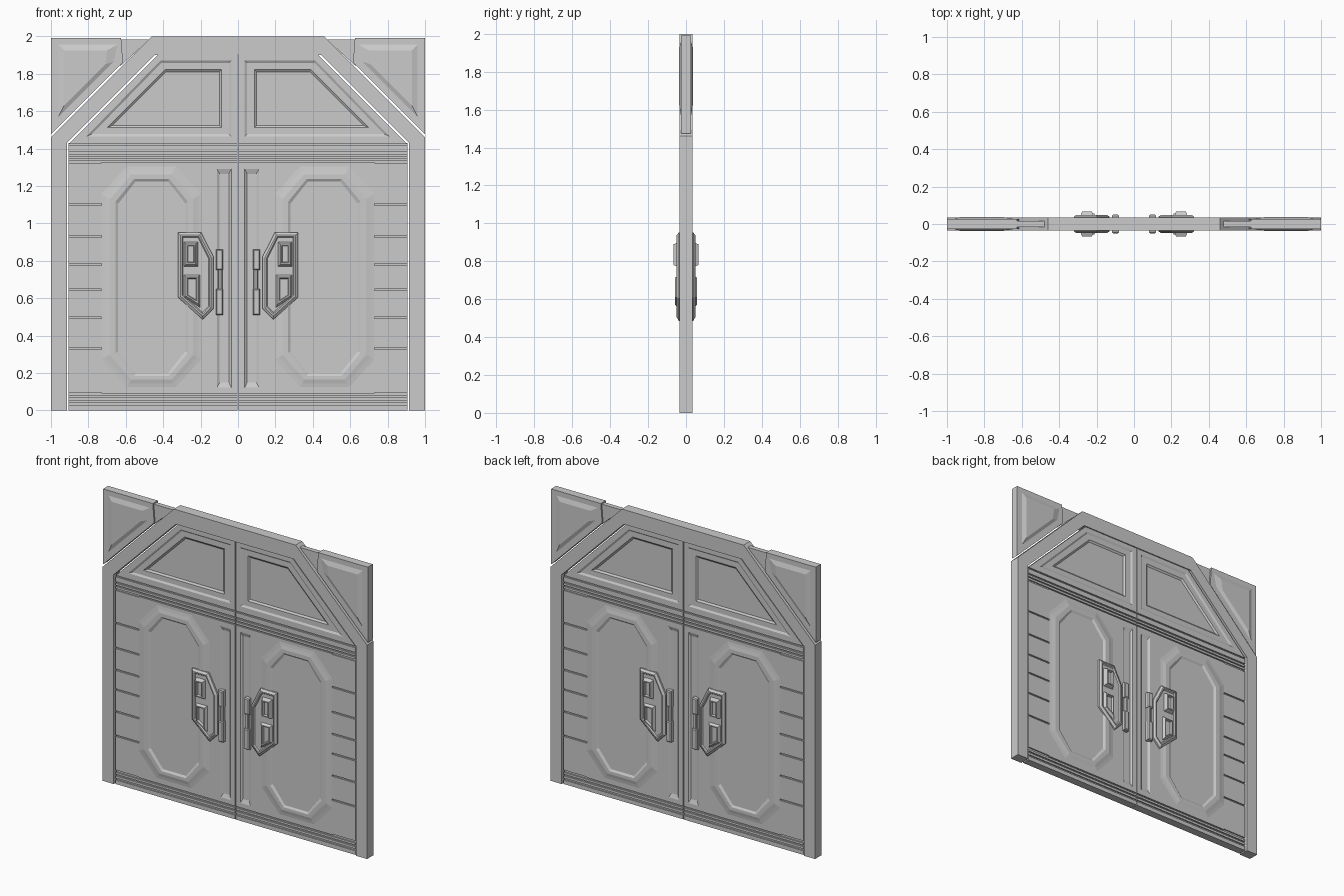
import bpy, bmesh
from mathutils import Vector

if "Cube" in bpy.data.objects:
    bpy.data.objects.remove(bpy.data.objects["Cube"])


def inset(poly, d):
    """Offset a closed 2D polygon inwards by d."""
    pts = [Vector(p) for p in poly]
    n = len(pts)
    area = sum(pts[i].x * pts[(i + 1) % n].y - pts[(i + 1) % n].x * pts[i].y for i in range(n))
    s = 1 if area > 0 else -1
    out = []
    for i in range(n):
        a = (pts[i] - pts[i - 1]).normalized()
        b = (pts[(i + 1) % n] - pts[i]).normalized()
        na, nb = Vector((-a.y, a.x)) * s, Vector((-b.y, b.x)) * s
        out.append(tuple(pts[i] + (na + nb) * d / (1 + na.dot(nb))))
    return out


def rect(x0, x1, z0, z1):
    return [(x0, z0), (x1, z0), (x1, z1), (x0, z1)]


def loft(name, rings, sx=1):
    """Closed solid from (polygon, depth) rings, identical on front and back."""
    bm = bmesh.new()
    full = [(p, d) for p, d in reversed(rings)] + [(p, -d) for p, d in rings]
    loops = [[bm.verts.new((x * sx, y, z)) for x, z in p] for p, y in full]
    n = len(loops[0])
    for a, b in zip(loops, loops[1:]):
        for i in range(n):
            j = (i + 1) % n
            bm.faces.new((a[i], a[j], b[j], b[i]))
    bm.faces.new(loops[0])
    bm.faces.new(loops[-1])
    bmesh.ops.recalc_face_normals(bm, faces=bm.faces)
    me = bpy.data.meshes.new(name)
    bm.to_mesh(me)
    bm.free()
    ob = bpy.data.objects.new(name, me)
    bpy.context.collection.objects.link(ob)


def pair(name, rings):
    for side, sx in (("left", 1), ("right", -1)):
        loft(side + "_" + name, rings, sx)


def octagon(x0, x1, z0, z1, cx, cz):
    return [(x0 + cx, z0), (x1 - cx, z0), (x1, z0 + cz), (x1, z1 - cz),
            (x1 - cx, z1), (x0 + cx, z1), (x0, z1 - cz), (x0, z0 + cz)]


D = 0.027      # door face depth
CORE = 0.018   # depth at the bottom of grooves
L, R = -0.905, -0.002

# Surrounding frame: jambs, diagonals and header
half = [(-1, 0), (-0.915, 0), (-0.915, 1.43), (-0.445, 1.9)]
outer = [(-0.46, 2), (-1, 1.46)]
frame = half + [(-x, z) for x, z in reversed(half)]
frame += [(-x, z) for x, z in reversed(outer)] + outer
loft("door_frame", [(frame, 0.035)])

# Corner panels with a raised triangle and a thin joining plate
corner = [(-1, 1.475), (-0.615, 1.86), (-0.625, 1.99), (-1, 1.99)]
tri = [(-0.96, 1.57), (-0.665, 1.865), (-0.645, 1.955), (-0.96, 1.955)]
tri_top = [(-0.93, 1.63), (-0.71, 1.85), (-0.7, 1.925), (-0.93, 1.925)]
pair("corner_panel", [(corner, D), (tri, D), (tri_top, 0.037)])
pair("corner_link", [([(-0.63, 1.84), (-0.475, 1.982), (-0.63, 1.982)], 0.016)])

# Door leaf core, visible in the grooves
pair("leaf_core", [([(L, 0), (R, 0), (R, 1.43), (L, 1.43)], CORE)])

# Upper leaf with stepped trapezoid recess
top = [(L, 1.425), (R, 1.425), (R, 1.9), (-0.43, 1.9)]
win = [(-0.81, 1.465), (-0.036, 1.465), (-0.036, 1.87), (-0.415, 1.87)]
win_in = [(-0.70, 1.512), (-0.088, 1.512), (-0.088, 1.822), (-0.39, 1.822)]
pair("upper_leaf", [(top, D), (win, D), (inset(win, 0.012), 0.02),
                    (win_in, 0.02), (inset(win_in, 0.012), 0.011)])

# Horizontal rails above and below the main panel
for i, (z0, z1) in enumerate([(0, 0.028), (0.04, 0.056), (0.066, 0.08),
                              (1.335, 1.35), (1.358, 1.372), (1.382, 1.415)]):
    pair("rail_%d" % i, [(rect(L, R, z0, z1), D)])

# Side slats
cuts = [0.09, 0.33, 0.495, 0.645, 0.78, 0.93, 1.1, 1.327]
for i, (z0, z1) in enumerate(zip(cuts, cuts[1:])):
    pair("slat_%d" % i, [(rect(L, -0.73, z0 + 0.005, z1 - 0.005), D)])

# Main panel and octagonal raised ring
pair("main_panel", [(rect(-0.73, -0.13, 0.09, 1.327), D)])
pair("panel_ring", [(octagon(-0.73, -0.197, 0.125, 1.305, 0.135, 0.148), D),
                    (octagon(-0.71, -0.217, 0.145, 1.285, 0.127, 0.14), 0.03),
                    (octagon(-0.685, -0.24, 0.165, 1.262, 0.115, 0.132), 0.035),
                    (octagon(-0.655, -0.268, 0.185, 1.238, 0.1, 0.122), 0.035),
                    (octagon(-0.635, -0.286, 0.202, 1.22, 0.092, 0.118), 0.024)])

# Centre stile with a bevelled vertical channel
pair("centre_stile", [(rect(-0.13, R, 0.09, 1.327), D),
                      (rect(-0.112, -0.036, 0.122, 1.29), D),
                      (rect(-0.09, -0.056, 0.165, 1.25), 0.013)])

# Grip bars
for nm, x0, x1, z0, z1, d in [("grip_low", -0.118, -0.08, 0.51, 0.65, 0.05),
                              ("grip_mid", -0.108, -0.084, 0.64, 0.76, 0.045),
                              ("grip_top", -0.118, -0.08, 0.75, 0.86, 0.05)]:
    r = rect(x0, x1, z0, z1)
    pair(nm, [(r, d - 0.006), (inset(r, 0.006), d)])

# Lock plate with rim and two hollow blocks
plate = [(-0.322, 0.605), (-0.188, 0.485), (-0.13, 0.545),
         (-0.13, 0.82), (-0.197, 0.952), (-0.322, 0.952)]
pair("lock_plate", [(plate, 0.038), (inset(plate, 0.014), 0.049),
                    (inset(plate, 0.022), 0.049), (inset(plate, 0.028), 0.041)])
upper = rect(-0.288, -0.215, 0.77, 0.9)
lower = [(-0.288, 0.605), (-0.203, 0.55), (-0.203, 0.725), (-0.288, 0.725)]
for nm, p, d in (("lock_block_upper", upper, 0.067), ("lock_block_lower", lower, 0.057)):
    pair(nm, [(p, 0.041), (inset(p, 0.011), d), (inset(p, 0.018), d), (inset(p, 0.022), d - 0.014)])
